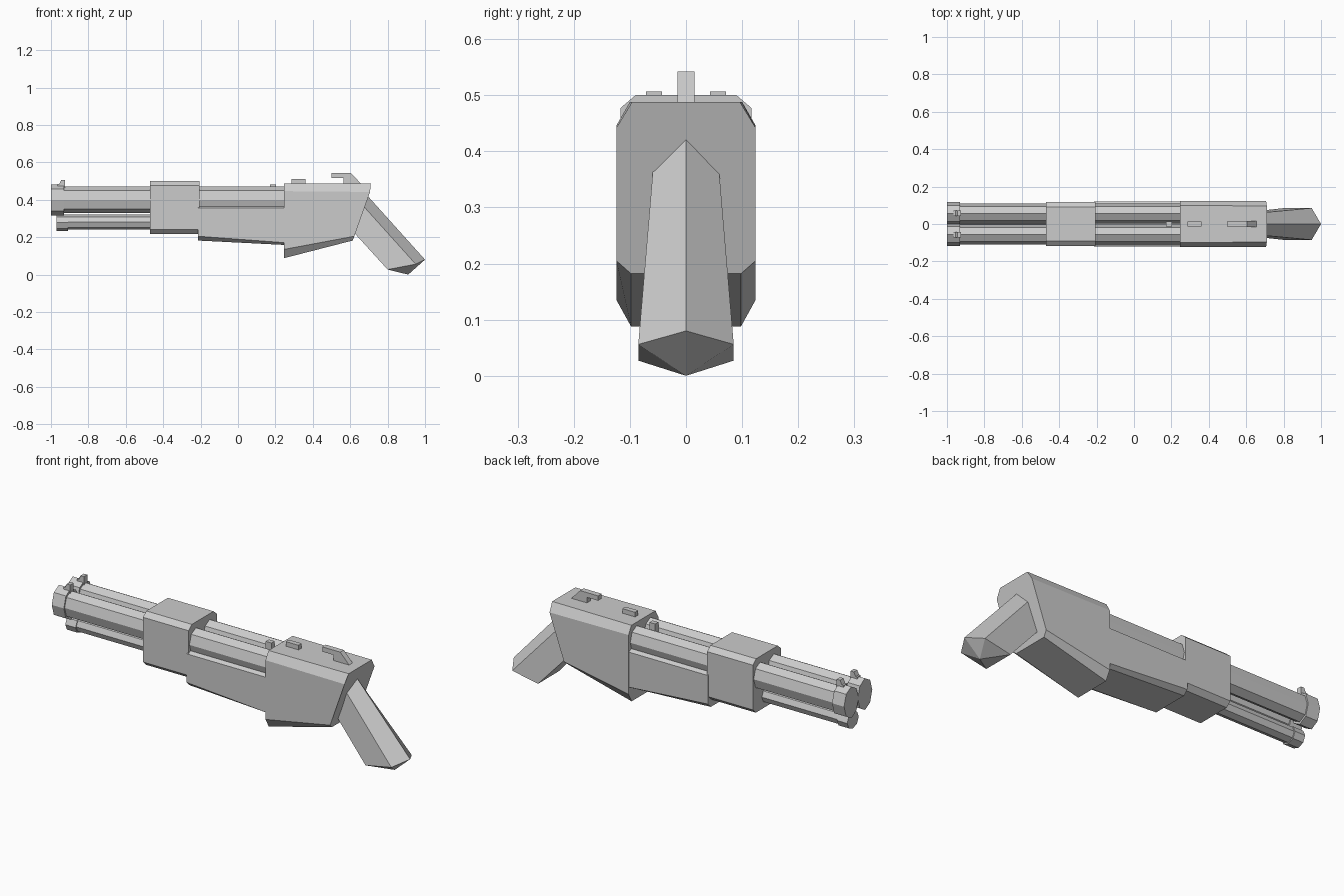
import bpy, bmesh
from math import sin, cos, pi

if "Cube" in bpy.data.objects:
    bpy.data.objects.remove(bpy.data.objects["Cube"])


def loft(name, rings, tip=None):
    """Skin a list of equal rings; cap both ends, or end in a point."""
    bm = bmesh.new()
    vs = [[bm.verts.new(p) for p in r] for r in rings]
    n = len(vs[0])
    for a, b in zip(vs, vs[1:]):
        for i in range(n):
            bm.faces.new((a[i], a[(i + 1) % n], b[(i + 1) % n], b[i]))
    bm.faces.new(vs[0])
    if tip:
        t = bm.verts.new(tip)
        for i in range(n):
            bm.faces.new((vs[-1][i], vs[-1][(i + 1) % n], t))
    else:
        bm.faces.new(vs[-1])
    bmesh.ops.recalc_face_normals(bm, faces=bm.faces)
    me = bpy.data.meshes.new(name)
    bm.to_mesh(me)
    bm.free()
    ob = bpy.data.objects.new(name, me)
    bpy.context.collection.objects.link(ob)
    return ob


def tube(name, x0, x1, y, z, ry, rz):
    """Eight-sided tube along x with a corner at the top."""
    loft(name, [[(x, y + ry * sin(i * pi / 4), z + rz * cos(i * pi / 4))
                 for i in range(8)] for x in (x0, x1)])


def plate(name, pts, y, half):
    """Side profile (x, z) extruded across y."""
    loft(name, [[(x, y + s * half, z) for x, z in pts] for s in (-1, 1)])


def section(half):
    """Symmetric ring from (x, y, z) points listed top to bottom."""
    return half + [(x, -y, z) for x, y, z in reversed(half)]


# Twin barrels, muzzle collars and front sights
for side, y in (("left", 0.057), ("right", -0.057)):
    tube(f"barrel_{side}", -0.95, 0.27, y, 0.40, 0.053, 0.07)
    tube(f"muzzle_collar_{side}", -1.0, -0.93, y, 0.40, 0.06, 0.083)
    plate(f"front_sight_{side}", [(-0.965, 0.46), (-0.925, 0.46), (-0.925, 0.507),
                                  (-0.945, 0.507), (-0.955, 0.485), (-0.965, 0.485)], y, 0.014)

# Lower tube and its collar
tube("lower_tube", -0.95, -0.45, 0, 0.28, 0.042, 0.04)
tube("lower_tube_collar", -0.97, -0.91, 0, 0.278, 0.048, 0.044)

# Chamfered sleeve around the barrels
loft("barrel_sleeve", [section([(x, 0.09, 0.50), (x, 0.117, 0.477),
                                (x, 0.117, 0.242), (x, 0.092, 0.218)])
                       for x in (-0.47, -0.205)])

# Fore body under the barrels, with a sloping belly
loft("fore_body", [section([(x, 0.105, 0.365), (x, 0.121, 0.355),
                            (x, 0.121, side), (x, 0.098, belly)])
                   for x, side, belly in ((-0.213, 0.205, 0.182), (0.26, 0.17, 0.158))])

# Receiver with a raked back face
loft("receiver", [
    section([(0.247, 0.10, 0.488), (0.247, 0.124, 0.446),
             (0.247, 0.124, 0.135), (0.247, 0.098, 0.088)]),
    section([(0.71, 0.096, 0.488), (0.706, 0.124, 0.442),
             (0.622, 0.124, 0.205), (0.613, 0.098, 0.182)])])

# Five-sided grip, flaring to a pointed butt
loft("grip", [
    [(0.685, 0, 0.43), (0.66, 0.058, 0.378), (0.615, 0.064, 0.23),
     (0.615, -0.064, 0.23), (0.66, -0.058, 0.378)],
    [(1.0, 0, 0.08), (0.95, 0.085, 0.056), (0.80, 0.085, 0.027),
     (0.80, -0.085, 0.027), (0.95, -0.085, 0.056)]], tip=(0.91, 0, 0.0))

# Small parts on top
plate("rear_sight", [(0.287, 0.47), (0.361, 0.47), (0.361, 0.512), (0.287, 0.512)], 0, 0.013)
plate("rib_post", [(0.17, 0.36), (0.203, 0.36), (0.203, 0.482), (0.17, 0.482)], 0, 0.013)
plate("top_lever", [(0.50, 0.542), (0.605, 0.542), (0.663, 0.48), (0.565, 0.48),
                    (0.565, 0.517), (0.50, 0.517)], 0, 0.015)
